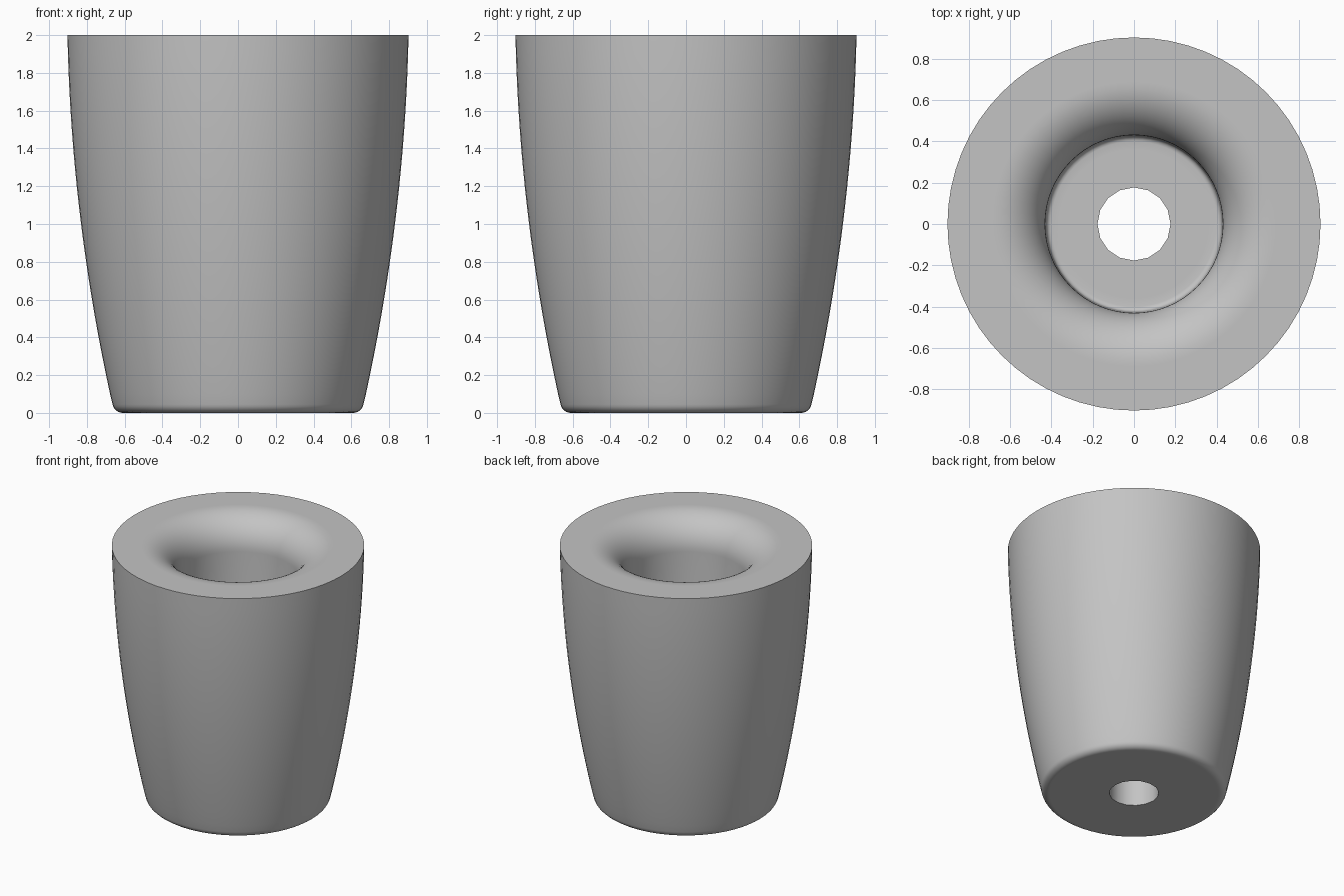
import bpy, bmesh, math

cube = bpy.data.objects.get("Cube")
if cube:
    bpy.data.objects.remove(cube, do_unlink=True)

SIDES = 64
HEIGHT = 2.0
FLOOR = 0.3

grey = bpy.data.materials.new("plain_grey")
grey.use_nodes = True
color = (0.55, 0.55, 0.55, 1)
grey.diffuse_color = color
grey.node_tree.nodes["Principled BSDF"].inputs["Base Color"].default_value = color


def arc(cx, cz, radius, start, end, steps):
    """Points of a circular arc in the r-z plane, angles in degrees."""
    points = []
    for i in range(steps + 1):
        a = math.radians(start + (end - start) * i / steps)
        points.append((cx + radius * math.cos(a), cz + radius * math.sin(a)))
    return points


def wall_radius(z):
    """Gently bulging outer wall."""
    t = HEIGHT - z
    return 0.903 - 0.02 * t - 0.052 * t * t


def lathe(name, profile, sides):
    """Revolve an r-z profile around z; its two ends are capped."""
    bm = bmesh.new()
    rings = []
    for r, z in profile:
        angles = [2 * math.pi * i / sides for i in range(sides)]
        rings.append([bm.verts.new((r * math.cos(a), r * math.sin(a), z)) for a in angles])
    for low, high in zip(rings, rings[1:]):
        for i in range(sides):
            j = (i + 1) % sides
            bm.faces.new((low[i], low[j], high[j], high[i]))
    bm.faces.new(rings[0])
    bm.faces.new(rings[-1])
    bmesh.ops.recalc_face_normals(bm, faces=bm.faces)
    mesh = bpy.data.meshes.new(name)
    bm.to_mesh(mesh)
    bm.free()
    mesh.materials.append(grey)
    obj = bpy.data.objects.new(name, mesh)
    bpy.context.collection.objects.link(obj)
    return obj


# Body: flat underside, rounded foot edge, bulging wall, flared mouth, bore and floor
profile = [(0.36, 0), (0.6, 0)]
profile += arc(0.61, 0.055, 0.055, -90, -10, 6)
profile += [(wall_radius(z), z) for z in [0.1 + 0.1 * i for i in range(20)]]
profile += [(0.69, HEIGHT)]
profile += arc(0.68, HEIGHT - 0.25, 0.25, 90, 180, 14)
profile += arc(0.40, FLOOR + 0.025, 0.025, 0, -90, 4)
profile += [(0.36, FLOOR)]
body = lathe("tapered_foot", profile, SIDES)

# Bolt hole through the floor
cutter = lathe("bolt_hole_cutter", [(0.177, -0.2), (0.177, 0.6)], 16)
cutter.hide_render = True
cutter.hide_set(True)
cut = body.modifiers.new("bolt_hole", 'BOOLEAN')
cut.operation = 'DIFFERENCE'
cut.solver = 'EXACT'
cut.object = cutter

bpy.ops.object.select_all(action='DESELECT')
body.select_set(True)
bpy.context.view_layer.objects.active = body
bpy.ops.object.modifier_apply(modifier=cut.name)
bpy.data.objects.remove(cutter, do_unlink=True)
bpy.ops.object.shade_smooth_by_angle(angle=math.radians(35))
